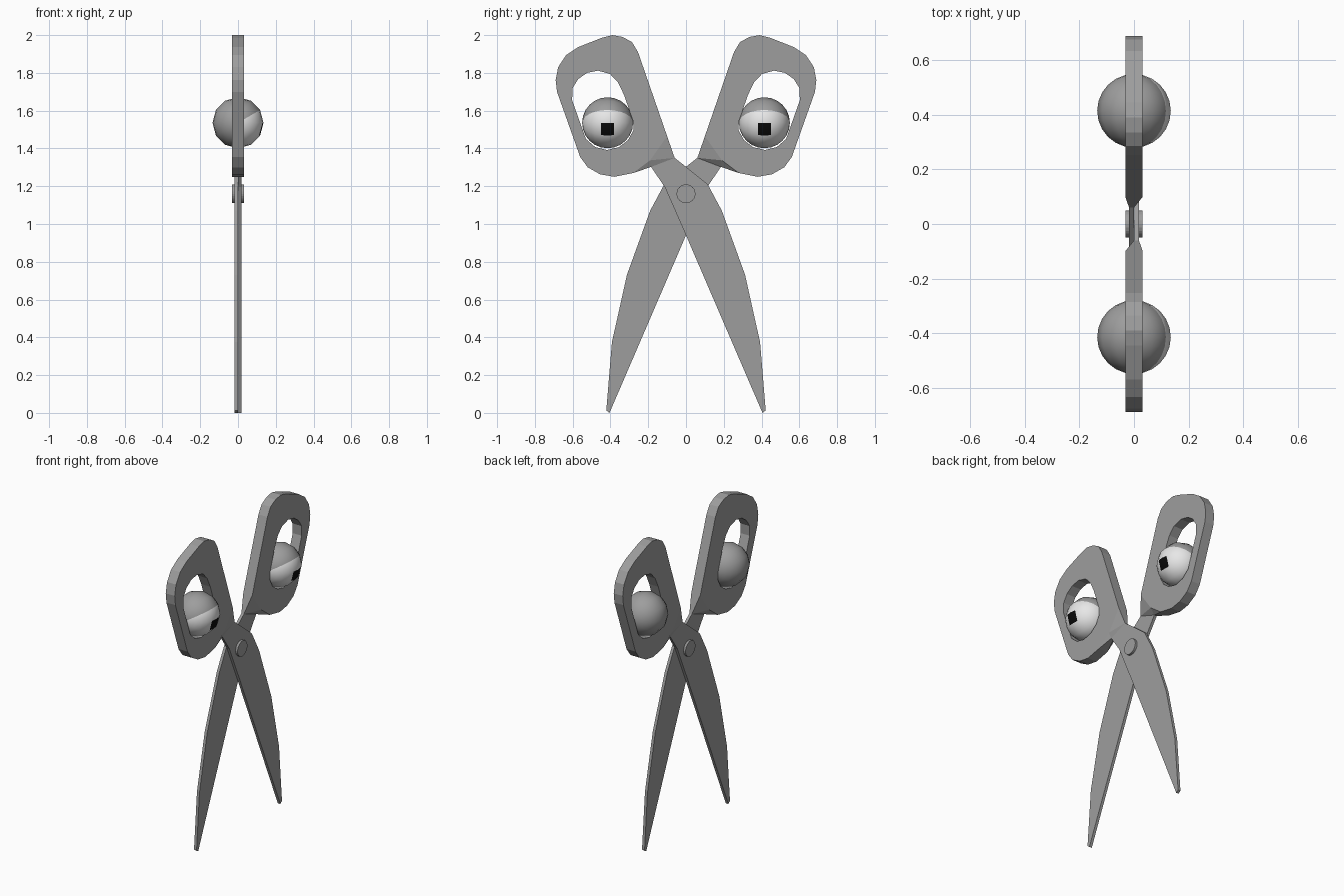
import bpy, bmesh, math
from mathutils import Matrix

cube = bpy.data.objects.get("Cube")
if cube:
    bpy.data.objects.remove(cube, do_unlink=True)


def material(name, rgb):
    m = bpy.data.materials.new(name)
    m.use_nodes = True
    m.diffuse_color = (*rgb, 1)
    m.node_tree.nodes["Principled BSDF"].inputs["Base Color"].default_value = (*rgb, 1)
    return m


grey = material("steel grey", (0.34, 0.34, 0.34))
white = material("eye white", (0.85, 0.85, 0.85))
black = material("pupil black", (0.003, 0.003, 0.003))


def add_object(name, bm, mats, smooth=False):
    bmesh.ops.recalc_face_normals(bm, faces=bm.faces[:])
    mesh = bpy.data.meshes.new(name)
    for f in bm.faces:
        f.smooth = smooth
    bm.to_mesh(mesh)
    bm.free()
    for m in mats:
        mesh.materials.append(m)
    ob = bpy.data.objects.new(name, mesh)
    bpy.context.collection.objects.link(ob)
    return ob


def loop(bm, pts):
    """Closed ring of vertices and edges in the yz plane."""
    vs = [bm.verts.new((0, y, z)) for y, z in pts]
    es = [bm.edges.new((vs[i], vs[(i + 1) % len(vs)])) for i in range(len(vs))]
    return vs, es


def thicken(bm, thin):
    """Extrude the flat sheet along x; listed points taper to blade thickness."""
    for v in bm.verts:
        v.co.x = 0.0 if v in thin else -HALF
    res = bmesh.ops.extrude_face_region(bm, geom=bm.faces[:])
    for v in res["geom"]:
        if isinstance(v, bmesh.types.BMVert):
            v.co.x = BLADE if v.co.x == 0 else HALF


HALF, BLADE = 0.032, 0.018

# Profiles as (y, z)
grip_outer = [(-0.254, 1.91), (-0.286, 1.963), (-0.335, 1.99), (-0.39, 2.0),
              (-0.445, 1.986), (-0.57, 1.937), (-0.635, 1.894), (-0.677, 1.83),
              (-0.69, 1.762), (-0.683, 1.70), (-0.56, 1.354), (-0.52, 1.30),
              (-0.455, 1.263), (-0.38, 1.25), (-0.28, 1.27), (-0.19, 1.337), (-0.1, 1.465)]
grip_hole = [(-0.466, 1.812), (-0.402, 1.794), (-0.36, 1.75), (-0.328, 1.683),
             (-0.28, 1.545), (-0.278, 1.497), (-0.307, 1.444), (-0.355, 1.407),
             (-0.418, 1.392), (-0.48, 1.407), (-0.53, 1.45), (-0.603, 1.656),
             (-0.6, 1.72), (-0.571, 1.767), (-0.524, 1.80)]
neck = [(-0.185, 1.302), (-0.06, 1.35)]
blade_profile = [(-0.185, 1.302), (-0.06, 1.35), (0.0, 1.303), (0.115, 1.21),
                 (0.19, 1.07), (0.313, 0.73), (0.392, 0.375), (0.422, 0.013),
                 (0.405, 0.0), (0.0, 0.94), (-0.112, 1.195)]


def make_handle(name, turn):
    bm = bmesh.new()
    outer, e1 = loop(bm, grip_outer)
    hole, e2 = loop(bm, grip_hole)
    bmesh.ops.triangle_fill(bm, edges=e1 + e2, use_beauty=True)
    # Neck sloping down to the blade
    b0, b1 = [bm.verts.new((0, y, z)) for y, z in neck]
    a0, a1, a2 = outer[-3:]
    for tri in ((a0, b0, a1), (a1, b0, b1), (a1, b1, a2)):
        bm.faces.new(tri)
    bmesh.ops.recalc_face_normals(bm, faces=bm.faces[:])
    thicken(bm, (b0, b1))
    bm.transform(turn)
    add_object(name, bm, [grey])


def make_blade(name, turn):
    bm = bmesh.new()
    vs, _ = loop(bm, blade_profile)
    bm.faces.new(vs)
    thicken(bm, vs)
    bm.transform(turn)
    add_object(name, bm, [grey])


def make_eye(name, y):
    # Ball with its poles along y; lid, white and pupil chosen by angle
    bm = bmesh.new()
    bmesh.ops.create_uvsphere(bm, u_segments=12, v_segments=12, radius=0.135,
                              matrix=Matrix.Rotation(math.pi / 2, 4, 'X'))
    for f in bm.faces:
        c = f.calc_center_median()
        a = math.degrees(math.atan2(c.z, c.x))
        if -30 < a < 0 and abs(c.y) < 0.03:
            f.material_index = 2
        elif -90 < a < 30:
            f.material_index = 1
    bm.transform(Matrix.Translation((0, y, 1.536)))
    add_object(name, bm, [grey, white, black], smooth=True)


# Two halves, one turned half a revolution about z
for side, angle, sign in (("front", 0, -1), ("back", math.pi, 1)):
    turn = Matrix.Rotation(angle, 4, 'Z')
    make_handle(side + "_handle", turn)
    make_blade(side + "_blade", turn)
    make_eye(side + "_eye", sign * 0.415)

# Pivot pin through both blades
bm = bmesh.new()
bmesh.ops.create_cone(bm, cap_ends=True, segments=24, radius1=0.05, radius2=0.05, depth=0.064,
                      matrix=Matrix.Translation((0, 0, 1.16)) @ Matrix.Rotation(math.pi / 2, 4, 'Y'))
add_object("pivot_pin", bm, [grey])
